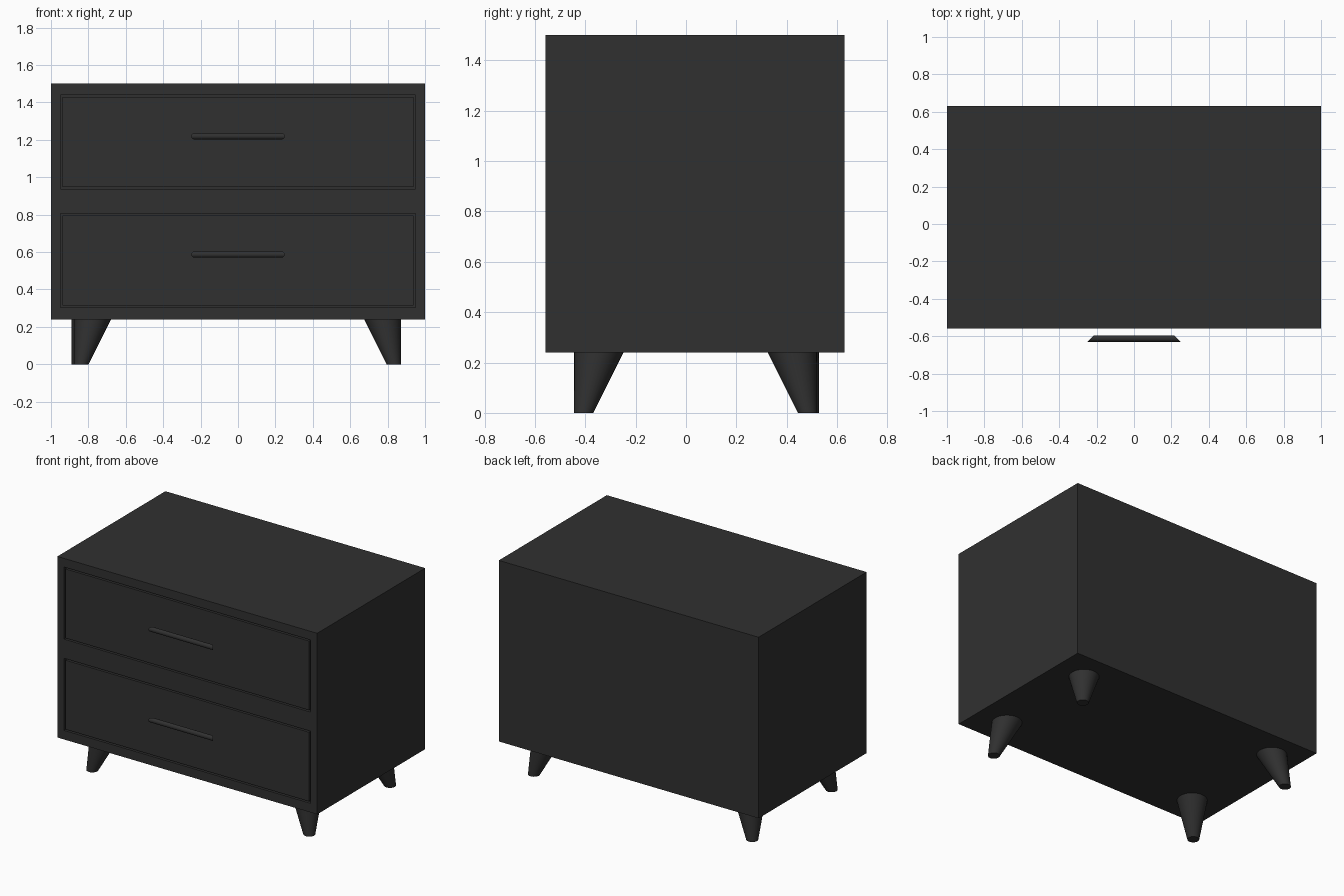
import bpy, bmesh, math
from mathutils import Vector, Matrix

if "Cube" in bpy.data.objects:
    bpy.data.objects.remove(bpy.data.objects["Cube"])

black = bpy.data.materials.new("charcoal black")
black.diffuse_color = (0.03, 0.03, 0.03, 1)
black.use_nodes = True
black.node_tree.nodes["Principled BSDF"].inputs["Base Color"].default_value = black.diffuse_color


def finish(bm, name, smooth=False):
    me = bpy.data.meshes.new(name)
    bm.to_mesh(me)
    bm.free()
    ob = bpy.data.objects.new(name, me)
    bpy.context.collection.objects.link(ob)
    me.materials.append(black)
    if smooth:
        bpy.ops.object.select_all(action='DESELECT')
        ob.select_set(True)
        bpy.context.view_layer.objects.active = ob
        bpy.ops.object.shade_smooth_by_angle(angle=math.radians(40))
    return ob


# Cabinet: a box whose front is cut into two drawer panels with grooves
FRONT, BACK, BOTTOM, TOP = -0.558, 0.63, 0.24, 1.5
DRAWERS = [(0.303, 0.805), (0.938, 1.44)]
HALF = 0.948
bm = bmesh.new()
bmesh.ops.create_cube(bm, size=1, matrix=Matrix.Translation((0, (FRONT + BACK) / 2, (BOTTOM + TOP) / 2))
                      @ Matrix.Diagonal((2, BACK - FRONT, TOP - BOTTOM, 1)))
cuts = [((x, 0, 0), (1, 0, 0)) for x in (-HALF, HALF)]
cuts += [((0, 0, z), (0, 0, 1)) for d in DRAWERS for z in d]
for co, no in cuts:
    bmesh.ops.bisect_plane(bm, geom=bm.verts[:] + bm.edges[:] + bm.faces[:], plane_co=co, plane_no=no)
panels = []
for f in bm.faces:
    c = f.calc_center_median()
    if f.normal.y < -0.9 and abs(c.x) < HALF and any(a < c.z < b for a, b in DRAWERS):
        panels.append(f)
for thick, depth in ((0, -0.02), (0.015, 0), (0, 0.02)):
    bmesh.ops.inset_individual(bm, faces=panels, thickness=thick, depth=depth)
finish(bm, "cabinet")

# Handles: round bars with open mitred ends, wider at the front
R, N, Y = 0.0165, 20, -0.6135
for name, z in (("lower_handle", 0.587), ("upper_handle", 1.219)):
    bm = bmesh.new()
    rings = []
    for side in (-1, 1):
        ring = []
        for i in range(N):
            a = 2 * math.pi * i / N
            dy = R * math.cos(a)
            ring.append(bm.verts.new((side * (0.2335 - dy), Y + dy, z + R * math.sin(a))))
        rings.append(ring)
    for i in range(N):
        j = (i + 1) % N
        bm.faces.new((rings[0][i], rings[0][j], rings[1][j], rings[1][i]))
    # point the open bar's faces outwards
    f = next(iter(bm.faces))
    f.normal_update()
    c = f.calc_center_median()
    if f.normal.dot(Vector((0, c.y - Y, c.z - z))) < 0:
        bmesh.ops.reverse_faces(bm, faces=bm.faces[:])
    finish(bm, name, True)

# Legs: tapered cones leaning outwards towards the corners
R_TOP, R_BOT = 0.098, 0.038
LEGS = {"front_right_leg": (0.773, -0.346), "front_left_leg": (-0.777, -0.346),
        "back_right_leg": (0.773, 0.422), "back_left_leg": (-0.793, 0.43)}
for name, (x, y) in LEGS.items():
    bm = bmesh.new()
    bmesh.ops.create_cone(bm, cap_ends=True, segments=32, radius1=R_BOT, radius2=R_TOP, depth=BOTTOM,
                          matrix=Matrix.Translation((x, y, BOTTOM / 2)))
    lean = R_TOP - R_BOT
    for v in bm.verts:
        if v.co.z < 0.01:
            v.co.x += math.copysign(lean, x)
            v.co.y += math.copysign(lean, y)
    finish(bm, name, True)
